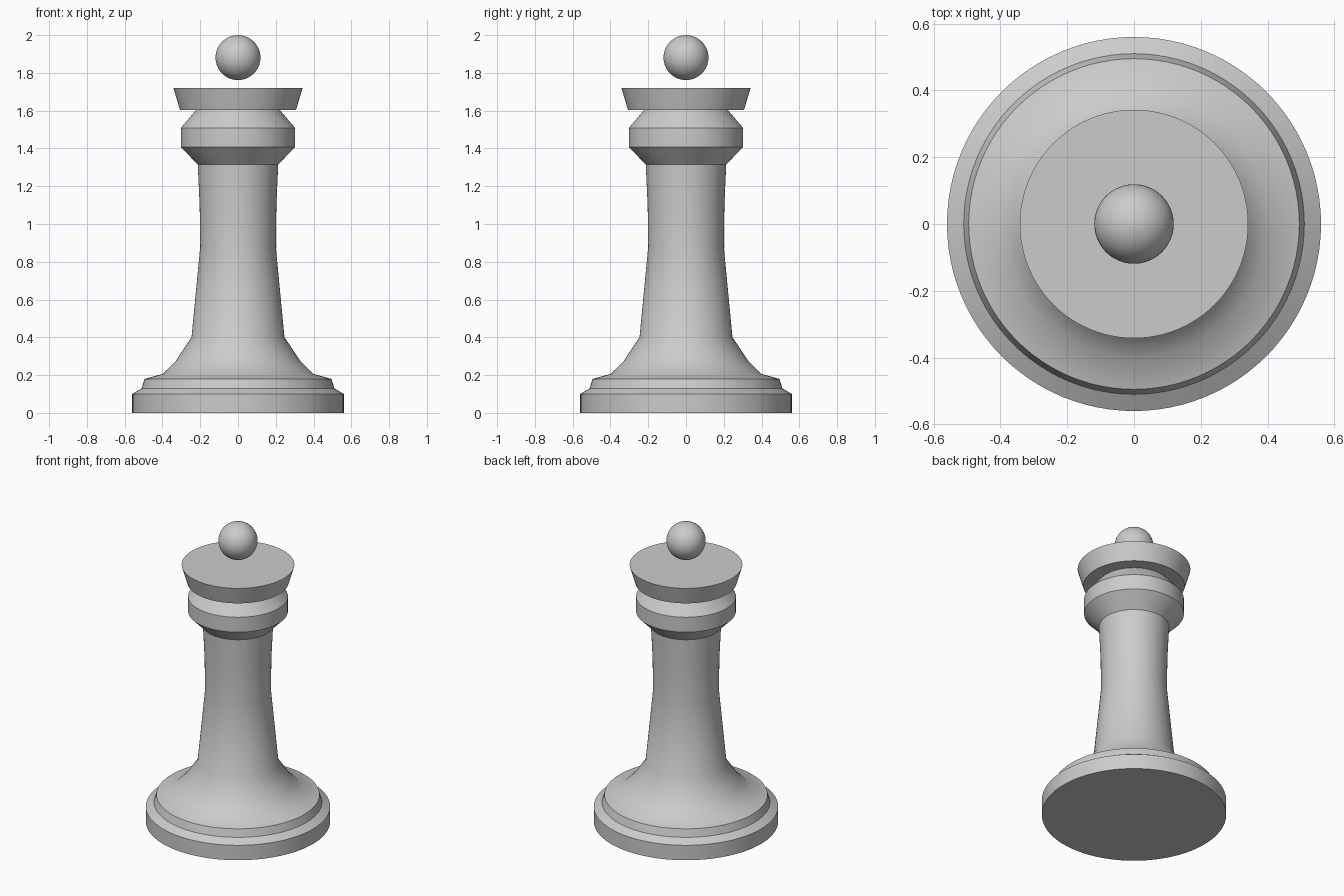
import bpy, bmesh, math
from mathutils import Matrix

cube = bpy.data.objects.get("Cube")
if cube:
    bpy.data.objects.remove(cube, do_unlink=True)

SEGMENTS = 96

grey = bpy.data.materials.new("plain grey")
grey.use_nodes = True
COLOUR = (0.6, 0.6, 0.6, 1)
grey.diffuse_color = COLOUR
grey.node_tree.nodes["Principled BSDF"].inputs["Base Color"].default_value = COLOUR


def finish(name, bm, angle):
    """Turn a bmesh into a grey, smooth-shaded object."""
    bmesh.ops.recalc_face_normals(bm, faces=bm.faces)
    mesh = bpy.data.meshes.new(name)
    bm.to_mesh(mesh)
    bm.free()
    mesh.materials.append(grey)
    obj = bpy.data.objects.new(name, mesh)
    bpy.context.collection.objects.link(obj)
    bpy.ops.object.select_all(action='DESELECT')
    obj.select_set(True)
    bpy.context.view_layer.objects.active = obj
    bpy.ops.object.shade_smooth_by_angle(angle=math.radians(angle))
    return obj


def lathe(name, profile, angle=35):
    """Revolve (radius, height) points around z and cap both ends."""
    bm = bmesh.new()
    rings = []
    for r, z in profile:
        ring = []
        for i in range(SEGMENTS):
            a = math.tau * i / SEGMENTS
            ring.append(bm.verts.new((r * math.cos(a), r * math.sin(a), z)))
        rings.append(ring)
    for low, high in zip(rings, rings[1:]):
        for i in range(SEGMENTS):
            j = (i + 1) % SEGMENTS
            bm.faces.new((low[i], low[j], high[j], high[i]))
    bm.faces.new(rings[0][::-1])
    bm.faces.new(rings[-1])
    return finish(name, bm, angle)


# Stepped foot, flared skirt, waisted shaft and collar
lathe("body", [
    (0.56, 0), (0.56, 0.1), (0.51, 0.13), (0.495, 0.18),
    (0.397, 0.207), (0.33, 0.275), (0.246, 0.4), (0.2, 0.88),
    (0.203, 1.1), (0.213, 1.315),
    (0.303, 1.408), (0.303, 1.508), (0.222, 1.603),
])

# Flared crown disc
lathe("crown", [(0.307, 1.603), (0.342, 1.72)])

# Ball floating above the crown
ball = bmesh.new()
bmesh.ops.create_uvsphere(ball, u_segments=48, v_segments=24, radius=0.119,
                          matrix=Matrix.Translation((0, 0, 1.881)))
finish("top_ball", ball, 60)
